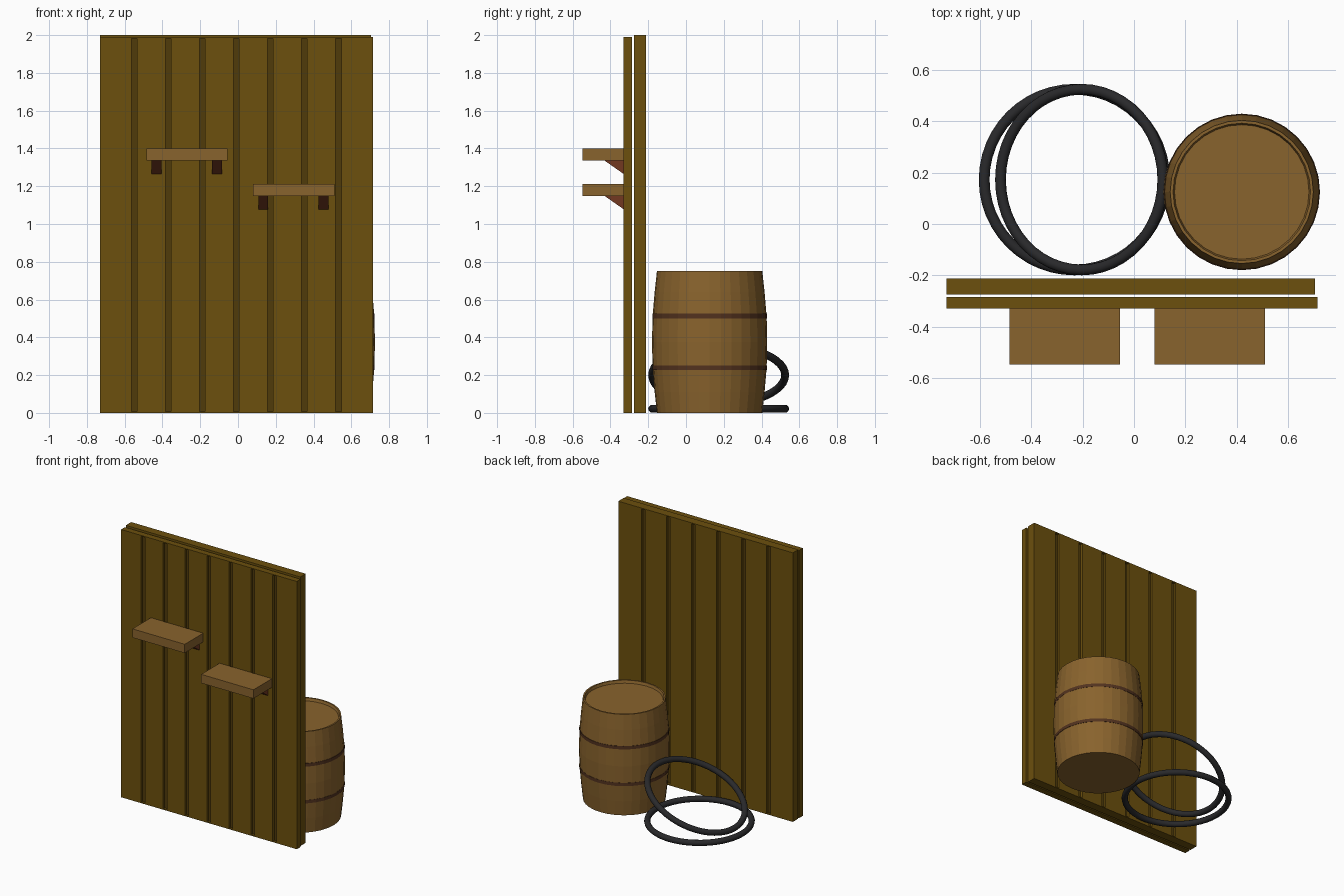
import bpy, bmesh, math

if "Cube" in bpy.data.objects:
    bpy.data.objects.remove(bpy.data.objects["Cube"])


def material(name, rgb):
    m = bpy.data.materials.new(name)
    m.diffuse_color = (*rgb, 1)
    m.use_nodes = True
    m.node_tree.nodes["Principled BSDF"].inputs["Base Color"].default_value = m.diffuse_color
    return m


WALL = material("wall_wood", (0.15, 0.08, 0.004))
GROOVE = material("groove_wood", (0.08, 0.043, 0.003))
OAK = material("oak", (0.25, 0.125, 0.026))
BAND = material("band_brown", (0.085, 0.032, 0.013))
BRACKET = material("bracket_red", (0.17, 0.04, 0.015))
RUBBER = material("black_rubber", (0.022, 0.022, 0.024))


def mesh_object(name, verts, faces, *mats):
    me = bpy.data.meshes.new(name)
    me.from_pydata(verts, [], faces)
    bm = bmesh.new()
    bm.from_mesh(me)
    bmesh.ops.recalc_face_normals(bm, faces=bm.faces)
    bm.to_mesh(me)
    bm.free()
    for m in mats:
        me.materials.append(m)
    ob = bpy.data.objects.new(name, me)
    bpy.context.collection.objects.link(ob)
    return ob


def prism(name, profile_yz, x0, x1, mat):
    """Extrude a closed y-z profile along x."""
    n = len(profile_yz)
    verts = [(x, y, z) for x in (x0, x1) for y, z in profile_yz]
    faces = [tuple(range(n)), tuple(range(n, 2 * n))]
    faces += [(i, (i + 1) % n, n + (i + 1) % n, n + i) for i in range(n)]
    return mesh_object(name, verts, faces, mat)


def box(name, x0, x1, y0, y1, z0, z1, mat):
    return prism(name, [(y0, z0), (y1, z0), (y1, z1), (y0, z1)], x0, x1, mat)


def grooved_wall(name, x0, x1, front, back, height, grooves, width, depth):
    """Slab whose face at y=front carries vertical grooves closed at both ends."""
    s = 1 if back > front else -1
    cap, floor = 0.007, front + s * depth
    me_obs = box(name, x0, x1, min(front, back), max(front, back), 0, height, WALL)
    me_obs.data.materials.append(GROOVE)
    bm = bmesh.new()
    bm.from_mesh(me_obs.data)
    # slice the slab at the groove edges, then sink the strips
    cuts = [((x + k * width / 2, 0, 0), (1, 0, 0)) for x in grooves for k in (-1, 1)]
    cuts += [((0, 0, z), (0, 0, 1)) for z in (cap, height - cap)]
    for co, no in cuts:
        bmesh.ops.bisect_plane(bm, geom=bm.verts[:] + bm.edges[:] + bm.faces[:],
                               plane_co=co, plane_no=no)
    for f in bm.faces[:]:
        c = f.calc_center_median()
        if (abs(c.y - front) < 1e-4 and cap < c.z < height - cap
                and any(abs(c.x - x) < width / 4 for x in grooves)):
            new = bmesh.ops.extrude_discrete_faces(bm, faces=[f])["faces"][0]
            new.material_index = 1
            for v in new.verts:
                v.co.y = floor
    bm.to_mesh(me_obs.data)
    bm.free()


def lathe(name, profile, center, sides, mat):
    """Revolve (radius, z) points; the ends are capped."""
    cx, cy = center
    verts, n = [], len(profile)
    for r, z in profile:
        for i in range(sides):
            a = 2 * math.pi * i / sides
            verts.append((cx + r * math.cos(a), cy + r * math.sin(a), z))
    faces = [(j * sides + i, j * sides + (i + 1) % sides,
              (j + 1) * sides + (i + 1) % sides, (j + 1) * sides + i)
             for j in range(n - 1) for i in range(sides)]
    faces += [tuple(range(sides)), tuple(range((n - 1) * sides, n * sides))]
    return mesh_object(name, verts, faces, mat)


# two plank walls, back to back with a narrow gap
grooved_wall("front_plank_wall", -0.73, 0.715, -0.33, -0.285, 1.99,
             [-0.55 + 0.1803 * i for i in range(7)], 0.03, 0.018)
grooved_wall("back_plank_wall", -0.73, 0.705, -0.212, -0.275, 2.0,
             [-0.53 + 0.206 * i for i in range(6)], 0.03, 0.018)

# shelves with triangular brackets
for side, x0, top in (("left", -0.485, 1.40), ("right", 0.08, 1.213)):
    box(f"{side}_shelf", x0, x0 + 0.43, -0.547, -0.33, top - 0.065, top, OAK)
    for i, dx in enumerate((0.028, 0.347)):
        z = top - 0.065
        prism(f"{side}_shelf_bracket_{i + 1}",
              [(-0.33, z), (-0.43, z), (-0.33, z - 0.07)],
              x0 + dx, x0 + dx + 0.052, BRACKET)

# barrel with recessed lid
C = (0.42, 0.125)
lathe("barrel", [(0.279, 0), (0.291, 0.11), (0.302, 0.24), (0.305, 0.375),
                 (0.302, 0.51), (0.291, 0.64), (0.279, 0.75),
                 (0.268, 0.75), (0.262, 0.73)], C, 32, OAK)

# barrel bands
for name, z in (("lower", 0.24), ("upper", 0.513)):
    ring = [(0.296, z - 0.012), (0.3035, z - 0.012), (0.3035, z + 0.012), (0.296, z + 0.012)]
    lathe(f"{name}_barrel_band", ring, C, 32, BAND)

# hose coils: one flat on the floor, one leaning up toward the barrel
for name, loc, tilt in (("flat_hose_coil", (-0.232, 0.173, 0.022), 0),
                        ("leaning_hose_coil", (-0.204, 0.173, 0.2), -26)):
    bpy.ops.mesh.primitive_torus_add(location=loc, rotation=(0, math.radians(tilt), 0),
                                     major_segments=48, minor_segments=12,
                                     major_radius=0.352, minor_radius=0.021)
    ob = bpy.context.object
    ob.name = name
    ob.data.materials.append(RUBBER)
    bpy.ops.object.shade_smooth()
